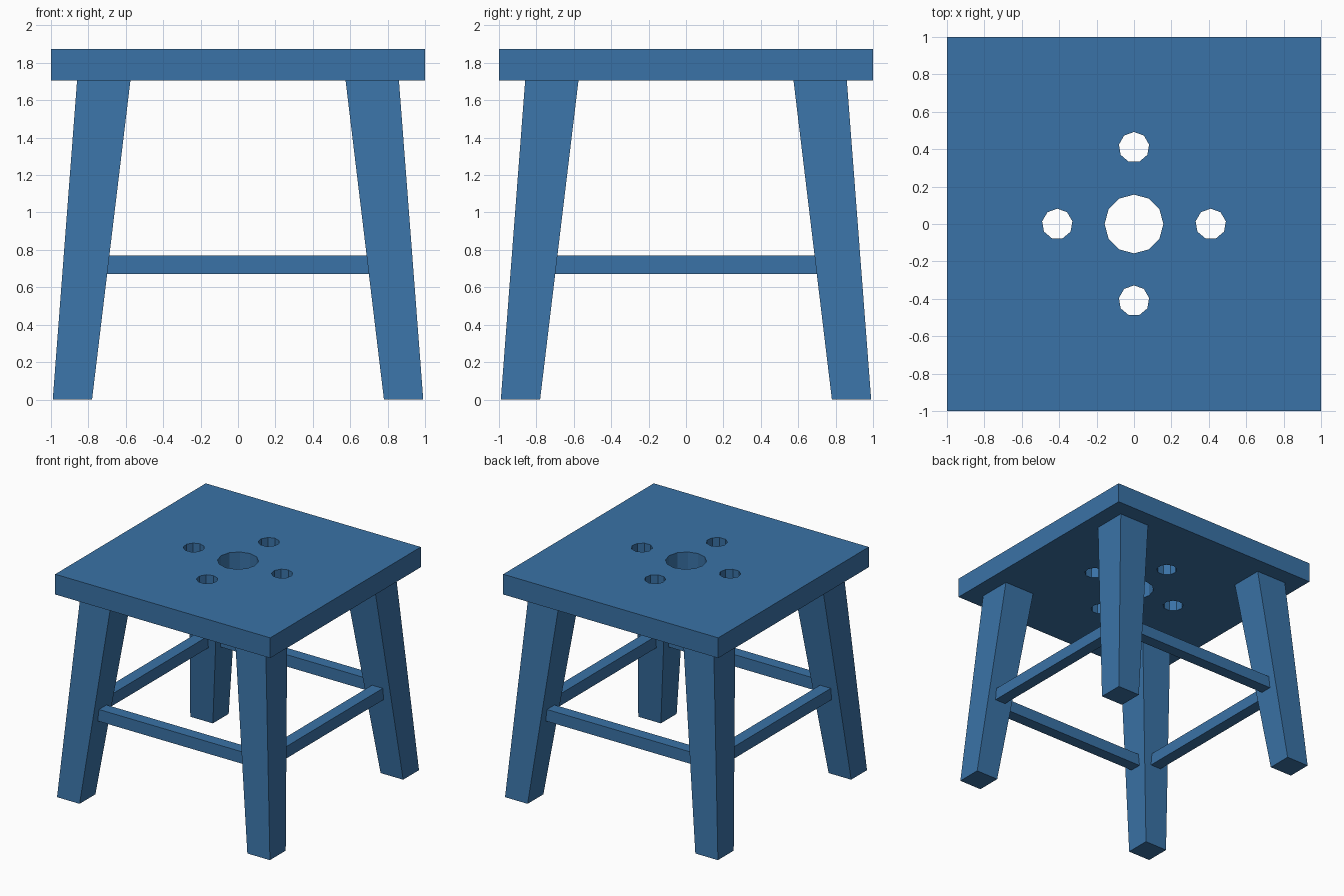
import bpy, bmesh, math
from mathutils import Matrix, Vector

if "Cube" in bpy.data.objects:
    bpy.data.objects.remove(bpy.data.objects["Cube"])

paint = bpy.data.materials.new("blue paint")
paint.diffuse_color = (0.042, 0.17, 0.385, 1)
paint.use_nodes = True
paint.node_tree.nodes["Principled BSDF"].inputs["Base Color"].default_value = paint.diffuse_color


def make_object(name, bm):
    bmesh.ops.recalc_face_normals(bm, faces=bm.faces)
    mesh = bpy.data.meshes.new(name)
    bm.to_mesh(mesh)
    bm.free()
    mesh.materials.append(paint)
    ob = bpy.data.objects.new(name, mesh)
    bpy.context.collection.objects.link(ob)
    return ob


def box(name, size, centre):
    bm = bmesh.new()
    bmesh.ops.create_cube(bm, size=1)
    for v in bm.verts:
        v.co = Vector(a * b for a, b in zip(v.co, size)) + Vector(centre)
    return make_object(name, bm)


# Seat slab
LOW, TOP = 1.705, 1.875
seat = box("seat", (2, 2, TOP - LOW), (0, 0, (TOP + LOW) / 2))

# One large and four small holes through the seat
bm = bmesh.new()
holes = [(0, 0, 0.157, 12)]
holes += [(0.41 * math.cos(i * math.pi / 2), 0.41 * math.sin(i * math.pi / 2), 0.082, 9) for i in range(4)]
for x, y, r, sides in holes:
    bmesh.ops.create_cone(bm, cap_ends=True, segments=sides, radius1=r, radius2=r, depth=0.5,
                          matrix=Matrix.Translation((x, y, (TOP + LOW) / 2)))
cutter = make_object("hole_cutter", bm)
cutter.hide_render = True
mod = seat.modifiers.new("holes", "BOOLEAN")
mod.operation = "DIFFERENCE"
mod.solver = "EXACT"
mod.object = cutter
bpy.context.view_layer.objects.active = seat
bpy.ops.object.modifier_apply(modifier=mod.name)
bpy.data.objects.remove(cutter)

# Splayed legs that taper towards the floor
for y_name, sy in (("front", -1), ("back", 1)):
    for x_name, sx in (("left", -1), ("right", 1)):
        leg = box(f"{y_name}_{x_name}_leg", (1, 1, LOW), (0, 0, LOW / 2))
        for v in leg.data.vertices:
            centre, width = (0.7175, 0.285) if v.co.z > 1 else (0.885, 0.21)
            v.co.x = sx * centre + v.co.x * width
            v.co.y = sy * centre + v.co.y * width

# Square stretchers joining the legs
for y_name, s in (("front", -1), ("back", 1)):
    box(f"{y_name}_stretcher", (1.42, 0.1, 0.1), (0, s * 0.815, 0.72))
for x_name, s in (("left", -1), ("right", 1)):
    box(f"{x_name}_stretcher", (0.1, 1.42, 0.1), (s * 0.815, 0, 0.72))
